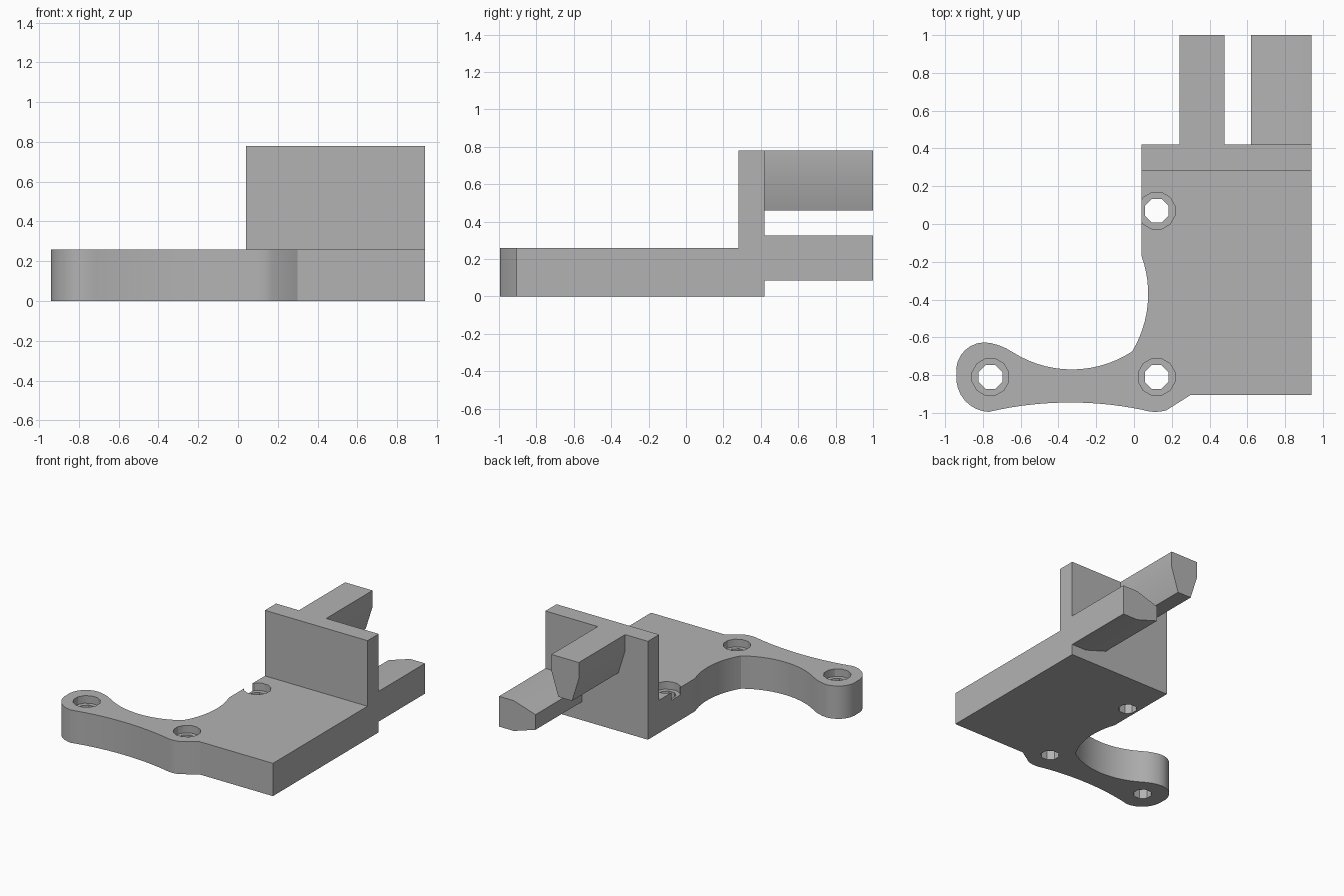
import bpy
import bmesh
import math
from mathutils import Vector

if "Cube" in bpy.data.objects:
    bpy.data.objects.remove(bpy.data.objects["Cube"], do_unlink=True)

grey = bpy.data.materials.new("plain grey")
grey.use_nodes = True
grey.diffuse_color = (0.45, 0.45, 0.45, 1)
grey.node_tree.nodes["Principled BSDF"].inputs["Base Color"].default_value = grey.diffuse_color


def prism(name, outline, low, high, axis="z"):
    """Extrude an (x, y) outline along z, or an (x, z) outline along y."""
    def place(p, h):
        return (p[0], p[1], h) if axis == "z" else (p[0], h, p[1])
    bm = bmesh.new()
    bottom = [bm.verts.new(place(p, low)) for p in outline]
    top = [bm.verts.new(place(p, high)) for p in outline]
    bm.faces.new(bottom)
    bm.faces.new(top)
    for i in range(len(outline)):
        j = (i + 1) % len(outline)
        bm.faces.new((bottom[i], bottom[j], top[j], top[i]))
    bmesh.ops.recalc_face_normals(bm, faces=bm.faces)
    mesh = bpy.data.meshes.new(name)
    bm.to_mesh(mesh)
    bm.free()
    mesh.materials.append(grey)
    obj = bpy.data.objects.new(name, mesh)
    bpy.context.collection.objects.link(obj)
    return obj


def arc(a, b, c, steps=10):
    """Points on the circle from a through b to c, without c."""
    a, b, c = Vector(a), Vector(b), Vector(c)
    u, v = b - a, c - a
    d = 2 * (u.x * v.y - u.y * v.x)
    centre = a + Vector((v.y * u.dot(u) - u.y * v.dot(v),
                         u.x * v.dot(v) - v.x * u.dot(u))) / d
    start = math.atan2(*(a - centre).yx)
    sweep = (math.atan2(*(c - centre).yx) - start) % math.tau
    if d < 0:
        sweep -= math.tau
    radius = (a - centre).length
    return [centre + radius * Vector((math.cos(start + sweep * i / steps),
                                      math.sin(start + sweep * i / steps)))
            for i in range(steps)]


def ring(centre, radius, sides):
    return [(centre[0] + radius * math.cos(math.tau * (i + 0.5) / sides),
             centre[1] + radius * math.sin(math.tau * (i + 0.5) / sides))
            for i in range(sides)]


# Plate with a curved arm, bosses and a scooped inner corner
outline = [(0.04, 0.42), (0.94, 0.42), (0.94, -0.905), (0.30, -0.905)]
outline = outline[::-1]
outline += arc((0.04, -0.17), (0.075, -0.38), (-0.01, -0.675), 12)
outline += arc((-0.01, -0.675), (-0.32, -0.77), (-0.64, -0.68), 14)
outline += arc((-0.64, -0.68), (-0.70, -0.648), (-0.76, -0.63), 3)
outline += arc((-0.76, -0.63), (-0.91, -0.685), (-0.94, -0.80), 8)
outline += arc((-0.94, -0.80), (-0.895, -0.935), (-0.77, -0.995), 8)
outline += arc((-0.77, -0.995), (-0.32, -0.945), (0.05, -0.985), 14)
outline += arc((0.05, -0.985), (0.12, -0.995), (0.20, -0.975), 5)
plate = prism("mounting_plate", outline, 0, 0.26)

# Screw holes with wider recesses on top
for centre in ((-0.76, -0.81), (0.12, -0.81), (0.12, 0.07)):
    for radius, sides, low in ((0.1, 12, 0.2), (0.068, 8, -0.1)):
        cutter = prism("hole_cutter", ring(centre, radius, sides), low, 0.4)
        cutter.hide_render = True
        cut = plate.modifiers.new("hole", "BOOLEAN")
        cut.operation = "DIFFERENCE"
        cut.solver = "EXACT"
        cut.object = cutter
        bpy.context.view_layer.objects.active = plate
        bpy.ops.object.modifier_apply(modifier=cut.name)
        bpy.data.objects.remove(cutter, do_unlink=True)

# Upright wall along the back of the plate
wall = prism("upright_wall", [(0.04, 0.28), (0.94, 0.28), (0.94, 0.42), (0.04, 0.42)], 0.26, 0.78)

# Two tapered prongs sharing one section, the lower one turned on its side
section = [(-0.12, 0), (-0.12, -0.13), (-0.06, -0.32), (0.06, -0.32), (0.12, -0.13), (0.12, 0)]
upper = prism("upper_prong", [(0.36 + w, 0.78 + t) for w, t in section], 0.42, 1, "y")
lower = prism("lower_prong", [(0.94 + t, 0.205 + w) for w, t in section], 0.42, 1, "y")

# Smooth curves, sharp corners
bpy.ops.object.select_all(action="DESELECT")
for obj in (plate, wall, upper, lower):
    obj.select_set(True)
bpy.context.view_layer.objects.active = plate
bpy.ops.object.shade_smooth_by_angle(angle=math.radians(30))
